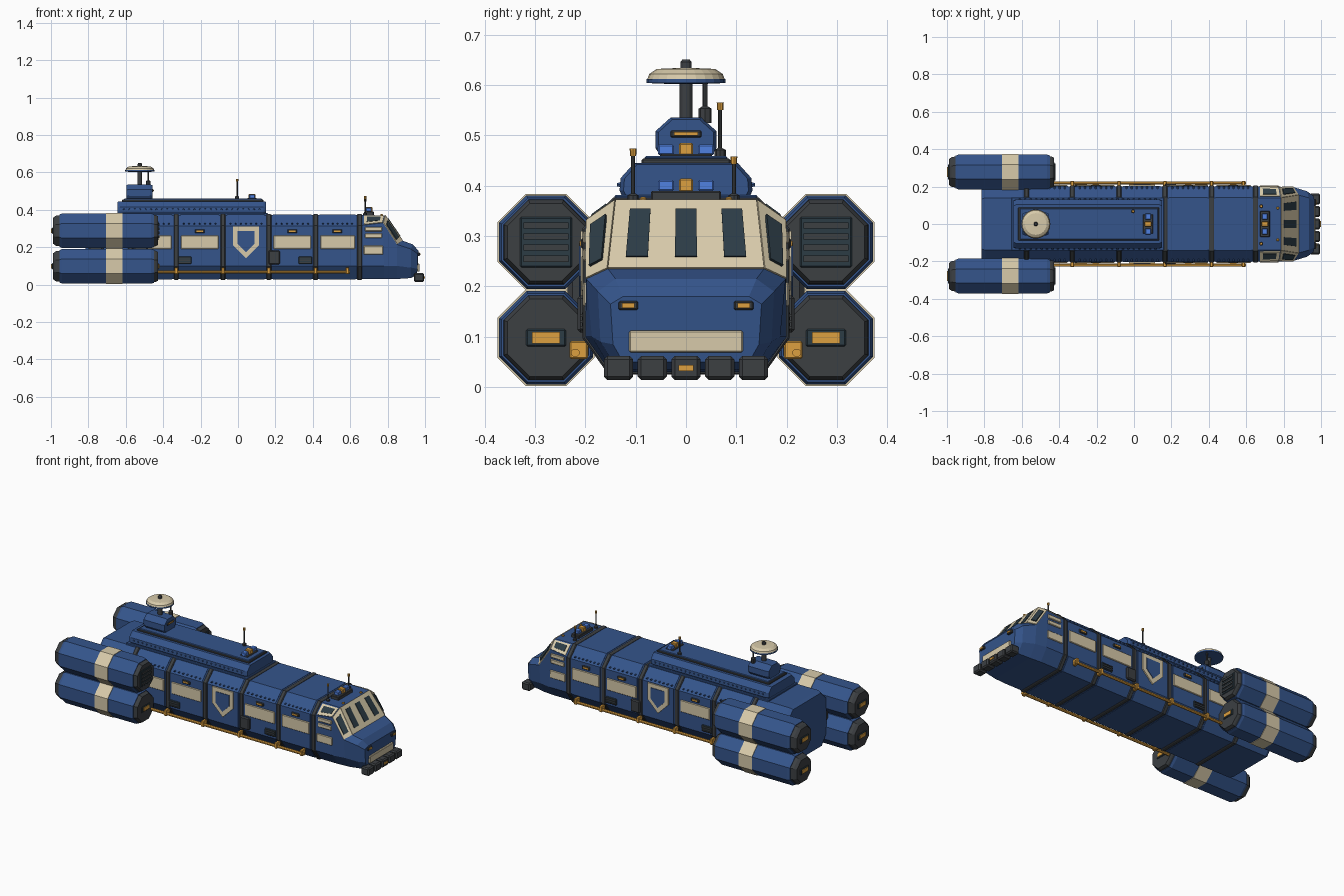
import bpy, bmesh, math
from mathutils import Vector

if "Cube" in bpy.data.objects:
    bpy.data.objects.remove(bpy.data.objects["Cube"])

def mat(name, r, g, b):
    m = bpy.data.materials.new(name)
    m.diffuse_color = (r, g, b, 1)
    m.use_nodes = True
    m.node_tree.nodes["Principled BSDF"].inputs["Base Color"].default_value = m.diffuse_color
    return m
BLUE = mat("blue", .035, .09, .26)
CREAM = mat("cream", .68, .59, .40)
DARK = mat("dark", .045, .05, .055)
AMBER = mat("amber", .72, .35, .05)
GLASS = mat("glass", .025, .045, .06)
LAMP = mat("lamp_blue", .08, .22, .75)

def finish(bm, name, m, bevel=0):
    bmesh.ops.recalc_face_normals(bm, faces=bm.faces[:])
    me = bpy.data.meshes.new(name)
    bm.to_mesh(me)
    bm.free()
    ob = bpy.data.objects.new(name, me)
    bpy.context.collection.objects.link(ob)
    me.materials.append(m)
    if bevel:
        b = ob.modifiers.new("bevel", 'BEVEL')
        b.width, b.segments, b.limit_method = bevel, 1, 'ANGLE'
    return ob

def loft_into(bm, rings):
    vs = [[bm.verts.new(p) for p in r] for r in rings]
    n = len(vs[0])
    for a, b in zip(vs, vs[1:]):
        for i in range(n):
            bm.faces.new((a[i], a[(i+1) % n], b[(i+1) % n], b[i]))
    bm.faces.new(vs[0])
    bm.faces.new(vs[-1])

def loft(name, rings, m, bevel=0):
    bm = bmesh.new()
    loft_into(bm, rings)
    return finish(bm, name, m, bevel)

def sym(half):                      # mirror half a ring across y = 0
    return [Vector(p) for p in half] + [Vector((p[0], -p[1], p[2])) for p in reversed(half)]

def section(half, x, k=1, kz=.2):   # hull-like section at x, scaled about z = kz
    return sym([(x, y*k, kz + (z-kz)*k) for y, z in half])

def boxes(name, items, m, bevel=.003):   # items: (x0,x1,y0,y1,z0,z1)
    bm = bmesh.new()
    for x0, x1, y0, y1, z0, z1 in items:
        loft_into(bm, [[(x, y0, z0), (x, y1, z0), (x, y1, z1), (x, y0, z1)] for x in (x0, x1)])
    return finish(bm, name, m, bevel)

def both(items):                    # add the copy on the other side
    return items + [(a, b, -d, -c, e, f) for a, b, c, d, e, f in items]

def ngon(x, y, z, r, n=8):          # flat-topped polygon in the yz plane, r = apothem
    R = r / math.cos(math.pi/n)
    return [(x, y + R*math.cos((i+.5)*2*math.pi/n), z + R*math.sin((i+.5)*2*math.pi/n)) for i in range(n)]

def turned(name, x, y, prof, m, n=12):   # upright lathe, prof: (r, z)
    return loft(name, [[(x + r*math.cos(i*2*math.pi/n), y + r*math.sin(i*2*math.pi/n), z)
                        for i in range(n)] for r, z in prof], m)

def panel(name, quad, u0, u1, v0, v1, m, h):   # plate lying on part of a quad
    a, b, c, d = quad
    n = (b-a).cross(d-a).normalized()
    if n.dot((a+c)/2 - Vector((.6, 0, .15))) < 0:
        n = -n
    P = lambda u, v: (a.lerp(b, u)).lerp(d.lerp(c, u), v)
    base = [P(u0, v0), P(u1, v0), P(u1, v1), P(u0, v1)]
    return loft(name, [[p - n*.006 for p in base], [p + n*h for p in base]], m)

# Main hull and its ribs
HULL = [(.14, .372), (.2, .312), (.2, .1), (.15, .03)]
loft("hull", [section(HULL, -.815, .95), section(HULL, -.795), section(HULL, .655)], BLUE)
RIBS = [-.575, -.33, -.08, .165, .415, .65]
for x in RIBS:
    loft("hull_rib", [section(HULL, x-.013, 1.012), section(HULL, x-.009, 1.028),
                      section(HULL, x+.009, 1.028), section(HULL, x+.013, 1.012)], DARK)
BAYS = list(zip(RIBS, RIBS[1:]))
for a, b in BAYS:                   # raised skin of each bay
    loft("bay_skin", [section(HULL, a+.022, 1.012), section(HULL, b-.022, 1.012)], BLUE)

# Side details of the bays
boxes("side_stripe", both([(a+.025, b-.025, .195, .208, .19, .262) for a, b in BAYS if abs(a+.08) > .01]), CREAM)
mk = [-.205, .29, .53]
boxes("marker_frame", both([(x-.026, x+.026, .195, .209, .275, .295) for x in mk]), DARK)
boxes("marker_light", both([(x-.017, x+.017, .2, .212, .28, .29) for x in mk]), AMBER, 0)
boxes("side_vent", both([(x-.036, x+.036, .195, .207, .11, .15) for x in (-.285, .36)]), GLASS)
boxes("vent_slat", both([(x-.034, x+.034, .2, .211, z, z+.006) for x in (-.285, .36) for z in (.115, .127, .139)]), DARK, 0)
boxes("service_box", both([(.162, .225, .195, .216, .108, .182)]), DARK, .006)
for s in (-1, 1):                   # five-sided plate on the middle bay
    pts = [(-.07, .31), (.07, .31), (.07, .21), (0, .14), (-.07, .21)]
    for nm, k, y, m in (("pentagon_frame", 1, .21, CREAM), ("pentagon_inset", .66, .213, BLUE)):
        loft(nm, [[(.043+px*k, s*yy, .24+(pz-.24)*k) for px, pz in pts] for yy in (.19, y)], m)

# Amber side rails with brackets
for s in (-1, 1):
    loft("side_rail", [ngon(x, s*.22, .068, .008) for x in (-.46, .6)], AMBER)
boxes("rail_bracket", both([(x-.009, x+.009, .195, .231, .056, .092) for x in RIBS[1:-1] + [.585]]), AMBER)

# Cockpit: lofted from half sections
C = [sym(h) for h in (
    [(.65, .14, .372), (.65, .2, .315), (.65, .2, .1), (.65, .15, .03)],
    [(.785, .14, .37), (.775, .197, .33), (.78, .2, .1), (.78, .15, .03)],
    [(.878, .155, .235), (.85, .198, .215), (.85, .187, .1), (.85, .145, .03)],
    [(.935, .14, .215), (.925, .175, .19), (.925, .17, .09), (.925, .135, .035)],
    [(.965, .125, .18), (.96, .15, .165), (.96, .145, .085), (.955, .125, .05)])]
loft("cockpit", C, BLUE)
front = (C[1][7], C[1][0], C[2][0], C[2][7])
panel("windshield_frame", front, 0, 1, 0, 1, CREAM, .004)
for u in (.18, .5, .82):
    panel("windshield_pane", front, u-.072, u+.072, .14, .84, GLASS, .007)
for i, j in ((0, 1), (7, 6)):
    q = (C[1][i], C[1][j], C[2][j], C[2][i])
    panel("corner_frame", q, 0, 1, 0, 1, CREAM, .004)
    panel("corner_pane", q, .25, .8, .16, .84, GLASS, .009)
    q = (C[0][i], C[1][i], C[1][j], C[0][j])
    panel("side_window_frame", q, .18, .97, .1, .97, CREAM, .004)
    panel("side_window_pane", q, .3, .85, .25, .75, GLASS, .007)
boxes("cockpit_side_plate", both([(.672, .775, .19, .205, .16, .208)]
      + [(.68, .77, .19, .205, z, z+.024) for z in (.25, .285)]), CREAM)

# Nose plate, headlights and bumper
boxes("nose_plate", [(.94, .97, -.113, .113, .069, .112)], CREAM)
boxes("headlight_frame", both([(.93, .972, .095, .134, .153, .171)]), DARK)
boxes("headlight", both([(.95, .976, .102, .127, .157, .167)]), AMBER, 0)
boxes("bumper_block", [(.94, .995, y-.029, y+.029, .014, .062) for y in (-.134, -.067, 0, .067, .134)], DARK, .007)
boxes("bumper_light", [(.98, 1.0, -.015, .015, .032, .044)], AMBER, 0)

# Roof deck
DECK = [(.103, .445), (.13, .415), (.132, .39), (.12, .365)]
loft("roof_deck", [section(DECK, -.645, .94, .4), section(DECK, -.63, 1, .4),
                   section(DECK, .135, 1, .4), section(DECK, .15, .94, .4)], BLUE)
boxes("deck_base", [(-.655, .16, -.142, .142, .362, .382)], BLUE)
boxes("deck_top_trim", [(-.62, .135, -.088, .088, .44, .454)], DARK)
boxes("deck_top_plate", [(-.61, .128, -.082, .082, .44, .459)], BLUE)

# Rivets along the deck and hull shoulders
bm = bmesh.new()
for s in (-1, 1):
    for i in range(26):
        x = -.61 + i*.029
        loft_into(bm, [[(x+r*math.cos(t*math.pi/3), s*y, .402+r*math.sin(t*math.pi/3)) for t in range(6)]
                       for r, y in ((.006, .125), (.004, .137))])
    for a, b in BAYS:
        for i in range(7):
            x = a + .04 + i*(b-a-.08)/6
            loft_into(bm, [[(x+.005*math.cos(t*math.pi/3), s*(y+.003*math.sin(t*math.pi/3)), .325+.004*math.sin(t*math.pi/3))
                            for t in range(6)] for y in (.185, .199)])
finish(bm, "rivets", BLUE)

# Light bars on cockpit roof and deck
for x, z, w in ((.70, .372, .07), (.075, .455, .052)):
    boxes("light_bar_base", [(x-.026, x+.026, -w, w, z-.005, z+.018 if w > .06 else z+.008)], DARK)
    z2 = z + (.018 if w > .06 else .006)
    boxes("light_bar_lamp", both([(x-.015, x+.015, .024, .056, z2, z2+.021)]), LAMP)
    boxes("light_bar_beacon", [(x-.018, x+.018, -.014, .014, z2-.002, z2+.024)], AMBER)
boxes("roof_marker", both([(.762, .775, .078, .092, .365, .378)]), AMBER)

# Sensor housing with dish
HOUSE = [(.03, .536), (.061, .508), (.061, .475), (.045, .452)]
loft("sensor_housing", [section(HOUSE, -.597, .9, .49), section(HOUSE, -.585, 1, .49),
                        section(HOUSE, -.47, 1, .49), section(HOUSE, -.457, .9, .49)], BLUE)
boxes("housing_light_frame", [(-.47, -.452, -.031, .031, .496, .51)], DARK)
boxes("housing_light", [(-.46, -.449, -.024, .024, .5, .507)], AMBER, 0)
turned("dish_mast", -.525, 0, [(.013, .53), (.013, .61)], DARK)
turned("dish_underside", -.525, 0, [(.03, .602), (.078, .604), (.078, .612)], BLUE, 24)
turned("dish", -.525, 0, [(.077, .611), (.073, .622), (.058, .632), (.012, .634)], CREAM, 24)
turned("dish_knob", -.525, 0, [(.011, .63), (.011, .646), (.007, .651)], DARK)
turned("feed_rod", -.48, .038, [(.013, .525), (.013, .553), (.005, .558), (.005, .607)], DARK, 8)

# Whip antennas
for x, y, z0, z1 in ((-.005, .068, .455, .565), (.68, -.105, .365, .474), (.68, .095, .365, .458)):
    turned("antenna", x, y, [(.011, z0), (.011, z0+.016), (.004, z0+.02), (.004, z1-.012)], DARK, 8)
    turned("antenna_tip", x, y, [(.006, z1-.015), (.007, z1)], AMBER, 8)

# Four octagonal side pods
for s in (-1, 1):
    for z, upper in ((.288, True), (.098, False)):
        y = s*.278
        loft("pod", [ngon(x, y, z, r) for x, r in ((-.955, .086), (-.94, .093), (-.465, .093), (-.45, .088))], BLUE)
        loft("pod_band", [ngon(x, y, z, .096) for x in (-.705, -.617)], CREAM)
        loft("pod_front_cap", [ngon(x, y, z, r) for x, r in ((-.455, .085), (-.44, .083), (-.428, .077))], DARK)
        loft("pod_rear_cap", [ngon(x, y, z, r) for x, r in ((-.95, .083), (-.975, .08), (-.99, .068))], DARK)
        if upper:
            boxes("pod_grille", [(-.44, -.425, y-.052, y+.052, z-.05, z+.05)], GLASS)
            boxes("pod_grille_slat", [(-.43, -.42, y-.045, y+.045, z+d-.006, z+d+.006) for d in (-.033, -.011, .011, .033)], DARK, 0)
        else:
            boxes("pod_light_frame", [(-.44, -.424, y-.04, y+.04, z-.017, z+.017)], GLASS)
            boxes("pod_light", [(-.43, -.42, y-.028, y+.028, z-.011, z+.011)], AMBER, 0)
        boxes("pod_rear_light_frame", [(-.995, -.98, y-.04, y+.04, z-.017, z+.017)], GLASS)
        boxes("pod_rear_light", [(-1.0, -.985, y-.028, y+.028, z-.011, z+.011)], AMBER, 0)
boxes("pod_pylon", both([(a, a+.08, .17, .235, .12, .27) for a in (-.8, -.56)]), DARK, .01)
